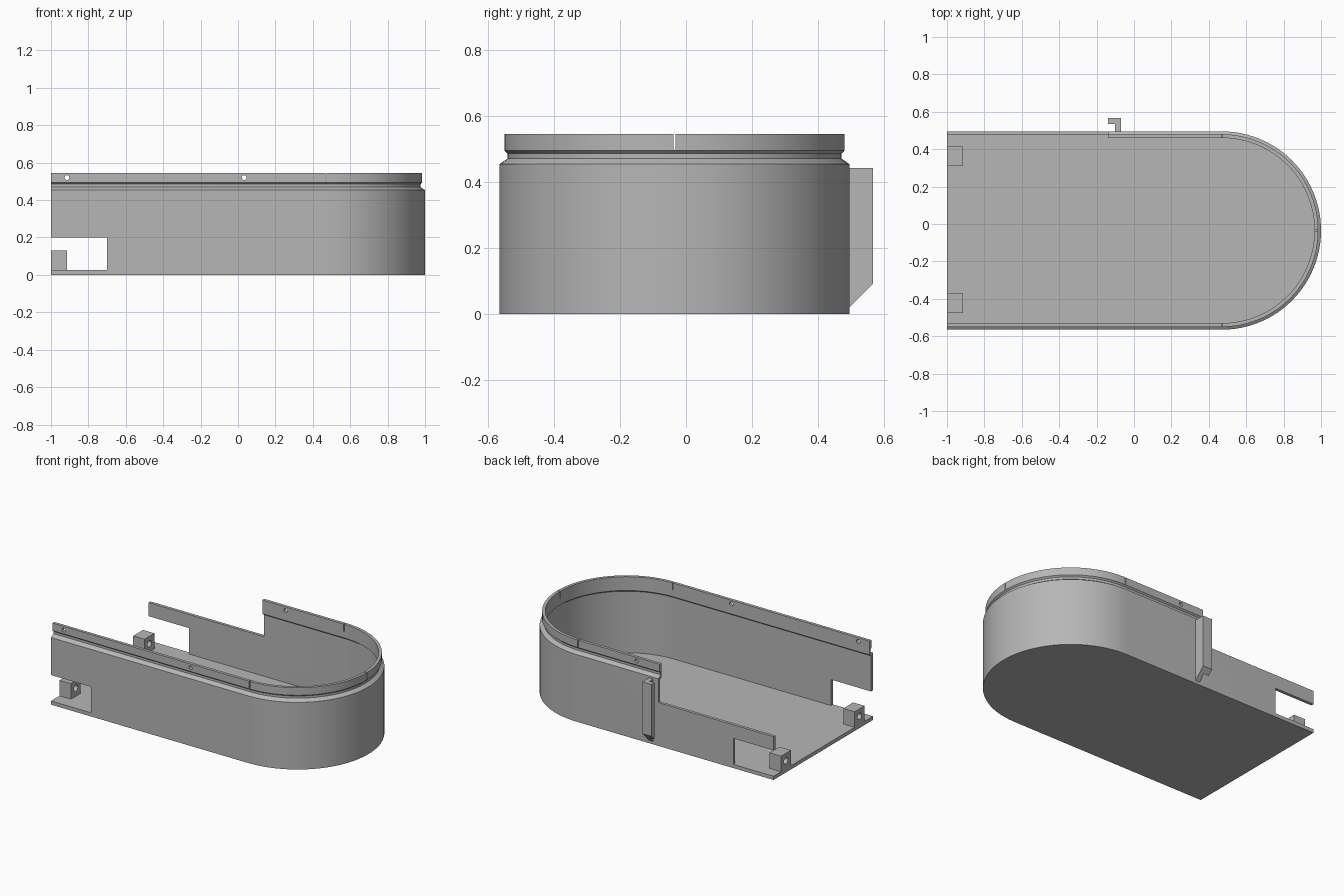
import bpy, bmesh, math
from mathutils import Matrix

if "Cube" in bpy.data.objects:
    bpy.data.objects.remove(bpy.data.objects["Cube"])

CY, R, CX = -0.035, 0.53, 0.47      # centre line, outer radius, arc centre
SEG = 48

grey = bpy.data.materials.new("plain grey")
grey.diffuse_color = (0.47, 0.47, 0.47, 1)
grey.use_nodes = True
grey.node_tree.nodes["Principled BSDF"].inputs["Base Color"].default_value = grey.diffuse_color


def finish(bm, name):
    bmesh.ops.recalc_face_normals(bm, faces=bm.faces)
    me = bpy.data.meshes.new(name)
    bm.to_mesh(me)
    bm.free()
    me.materials.append(grey)
    ob = bpy.data.objects.new(name, me)
    bpy.context.collection.objects.link(ob)
    return ob


def add_box(bm, x0, x1, y0, y1, z0, z1):
    m = Matrix.Translation(((x0 + x1) / 2, (y0 + y1) / 2, (z0 + z1) / 2))
    m = m @ Matrix.Diagonal((x1 - x0, y1 - y0, z1 - z0, 1))
    bmesh.ops.create_cube(bm, size=1, matrix=m)


def box(name, *dims):
    bm = bmesh.new()
    add_box(bm, *dims)
    return finish(bm, name)


def rod(name, axis, pos, r, length):
    bm = bmesh.new()
    rot = Matrix.Rotation(math.pi / 2, 4, 'X' if axis == 'Y' else 'Y')
    bmesh.ops.create_cone(bm, cap_ends=True, segments=20, radius1=r, radius2=r,
                          depth=length, matrix=Matrix.Translation(pos) @ rot)
    return finish(bm, name)


def cut(ob, cutter):
    mod = ob.modifiers.new("cut", 'BOOLEAN')
    mod.operation, mod.solver, mod.object = 'DIFFERENCE', 'EXACT', cutter
    bpy.context.view_layer.objects.active = ob
    bpy.ops.object.modifier_apply(modifier=mod.name)
    bpy.data.objects.remove(cutter)


def smooth(ob):
    bpy.ops.object.select_all(action='DESELECT')
    ob.select_set(True)
    bpy.context.view_layer.objects.active = ob
    bpy.ops.object.shade_smooth_by_angle(angle=math.radians(20))


def outline(off):
    """U-shaped path, inset by off, from the open front end to the open back end."""
    r = R - off
    arc = [(CX + r * math.cos(a), CY + r * math.sin(a))
           for a in (math.pi * (i / SEG - 0.5) for i in range(SEG + 1))]
    return [(-1, CY - r)] + arc + [(-1, CY + r)]


# floor plate
bm = bmesh.new()
f = bm.faces.new([bm.verts.new((x, y, 0)) for x, y in outline(0)])
up = bmesh.ops.extrude_face_region(bm, geom=[f])["geom"]
bmesh.ops.translate(bm, vec=(0, 0, 0.025),
                    verts=[v for v in up if isinstance(v, bmesh.types.BMVert)])
smooth(finish(bm, "floor_plate"))

# wall: section (inset, z) swept round the U
section = [(0, 0.025), (0, 0.453), (0.025, 0.47), (0.025, 0.485), (0.015, 0.494),
           (0.015, 0.545), (0.035, 0.545), (0.035, 0.452), (0.02, 0.44), (0.02, 0.025)]
bm = bmesh.new()
rails = [[bm.verts.new((x, y, z)) for x, y in outline(o)] for o, z in section]
for a, b in zip(rails, rails[1:] + rails[:1]):
    for i in range(len(a) - 1):
        bm.faces.new((a[i], a[i + 1], b[i + 1], b[i]))
bm.faces.new([r[0] for r in rails])
bm.faces.new([r[-1] for r in rails])
wall = finish(bm, "wall")

# side windows, lowered back wall
cut(wall, box("window_cutter", -1.1, -0.7, -1, 1, -0.1, 0.2))
cut(wall, box("low_wall_cutter", -1.1, -0.14, 0.3, 0.7, 0.292, 0.7))
# slits in the rim
cut(wall, box("side_slit_cutter", CX - 0.003, CX + 0.003, -1, 1, 0.496, 0.7))
cut(wall, box("end_slit_cutter", 0.9, 1.1, CY - 0.003, CY + 0.003, 0.496, 0.7))
# screw holes in the rim
for x in (-0.915, 0.033):
    cut(wall, rod("hole_cutter", 'Y', (x, 0, 0.52), 0.013, 2))
smooth(wall)

# screw blocks at the open end
for name, y in (("front", -0.4225), ("back", 0.3625)):
    block = box(name + "_screw_block", -1, -0.915, y - 0.0525, y + 0.0525, 0.025, 0.13)
    cut(block, rod("hole_cutter", 'X', (-0.95, y, 0.08), 0.022, 0.4))
    smooth(block)

# hooked rail on the back, sloped at its foot
plan = [(-0.102, 0.494), (-0.07, 0.494), (-0.07, 0.566), (-0.14, 0.566),
        (-0.14, 0.535), (-0.102, 0.535)]
bm = bmesh.new()
low = [bm.verts.new((x, y, 0.02 + y - 0.495)) for x, y in plan]
top = [bm.verts.new((x, y, 0.441)) for x, y in plan]
bm.faces.new(low)
bm.faces.new(top)
for i in range(len(plan)):
    j = (i + 1) % len(plan)
    bm.faces.new((low[i], low[j], top[j], top[i]))
finish(bm, "hook_rail")
